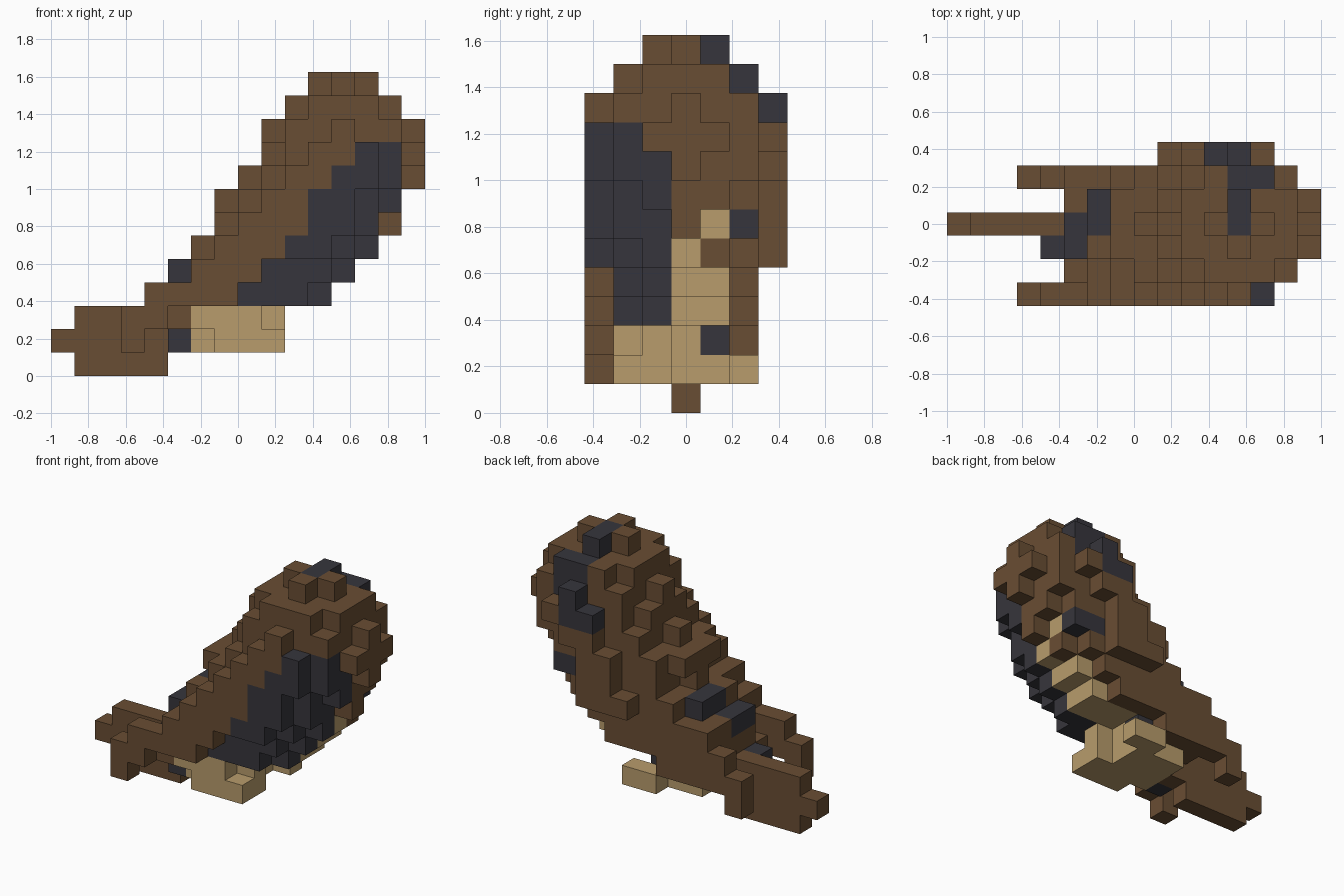
import bpy
import bmesh

cube = bpy.data.objects.get("Cube")
if cube:
    bpy.data.objects.remove(cube, do_unlink=True)

S = 0.125                                  # block size
BROWN, DARK, TAN = 0, 1, 2


def material(name, rgb):
    m = bpy.data.materials.new(name)
    m.use_nodes = True
    col = (*rgb, 1.0)
    m.diffuse_color = col
    bsdf = next(n for n in m.node_tree.nodes if n.type == 'BSDF_PRINCIPLED')
    bsdf.inputs["Base Color"].default_value = col
    bsdf.inputs["Roughness"].default_value = 0.9
    return m


MATS = [material("brown", (0.141, 0.075, 0.033)),
        material("charcoal", (0.037, 0.036, 0.045)),
        material("tan", (0.479, 0.332, 0.150))]

cells = {}                                 # (i, j, k) -> (part, colour)


def box(part, colour, i, j, k):
    """Fill an inclusive block range, each axis given as (first, last)."""
    for a in range(i[0], i[1] + 1):
        for b in range(j[0], j[1] + 1):
            for c in range(k[0], k[1] + 1):
                cells[a, b, c] = (part, colour)


# Body: leaning stack of oval layers, height: (centre, half length, half width)
LAYERS = {3: (8, 3.4, 2.9), 4: (8.5, 3.8, 2.9), 5: (9.5, 3.75, 3.2),
          6: (10.5, 3.6, 3.2), 7: (10.5, 3.8, 3.2), 8: (11.5, 3.6, 3.3),
          9: (12, 3.5, 3.5), 10: (12, 3.1, 3.1), 11: (12, 2.5, 2.5),
          12: (12, 1.2, 1.2)}
# First charcoal block of the breast patch at each height
PATCH = {3: 8, 4: 9, 5: 10, 6: 11, 7: 11, 8: 12, 9: 13}
BELLY = {(3, 3), (4, 3), (3, 4), (4, 4), (3, 5), (4, 6)}   # tan (j, k)


def body_colour(i, j, k):
    if k in PATCH and i >= PATCH[k] and j <= (1 if k == 9 else 2):
        if not (k == 6 and i == 14):
            return DARK
    if (j, k) in BELLY and i >= LAYERS[k][0]:
        return TAN
    if (j, k) == (5, 6) and i >= 12:
        return DARK
    return BROWN


box("body", BROWN, (5, 7), (1, 4), (2, 2))
for k, (c, a, w) in LAYERS.items():
    for i in range(16):
        for j in range(7):
            if ((i - c) / a) ** 2 + ((j - 3) / w) ** 2 <= 1:
                cells[i, j, k] = ("body", body_colour(i, j, k))

# Wings: slanted flat sheets with a hanging tip
for k, first, last in ((1, 3, 3), (2, 3, 4), (3, 4, 7), (4, 6, 8), (5, 7, 11),
                       (6, 8, 12), (7, 9, 12), (8, 10, 13)):
    for i in range(first, last + 1):
        cells[i, 0, k] = ("right_wing", body_colour(i, 0, k))
for k, first, last in ((1, 3, 3), (2, 3, 7), (3, 4, 8), (4, 5, 9)):
    box("left_wing", BROWN, (first, last), (5, 5), (k, k))
box("left_wing", BROWN, (9, 11), (6, 6), (5, 5))

# Tail
box("tail", BROWN, (0, 5), (3, 3), (1, 1))
box("tail", BROWN, (1, 5), (3, 3), (2, 2))
box("tail", BROWN, (4, 4), (3, 3), (0, 0))
box("tail", BROWN, (1, 3), (3, 3), (0, 0))

# Feet
for j, first, last in ((1, 7, 9), (2, 6, 9), (3, 6, 8), (4, 6, 8), (5, 8, 9)):
    box("feet", TAN, (first, last), (j, j), (1, 1))
box("feet", TAN, (6, 8), (1, 3), (2, 2))
box("feet", TAN, (9, 9), (2, 2), (2, 2))

# Charcoal markings on the crown, the back and the tail root
box("body", DARK, (12, 12), (3, 4), (12, 12))
box("body", DARK, (12, 13), (5, 5), (10, 11))
box("body", DARK, (12, 12), (6, 6), (9, 10))
box("body", DARK, (11, 11), (6, 6), (9, 9))
box("body", DARK, (6, 6), (3, 4), (5, 5))
box("body", DARK, (5, 5), (2, 3), (4, 4))
box("body", DARK, (4, 4), (2, 2), (2, 2))
box("body", DARK, (5, 5), (2, 2), (1, 1))
box("body", DARK, (8, 8), (4, 4), (2, 2))

# Corner order of the six block faces, by outward direction
FACES = {(1, 0, 0): ((1, 0, 0), (1, 1, 0), (1, 1, 1), (1, 0, 1)),
         (-1, 0, 0): ((0, 0, 0), (0, 0, 1), (0, 1, 1), (0, 1, 0)),
         (0, 1, 0): ((0, 1, 0), (0, 1, 1), (1, 1, 1), (1, 1, 0)),
         (0, -1, 0): ((0, 0, 0), (1, 0, 0), (1, 0, 1), (0, 0, 1)),
         (0, 0, 1): ((0, 0, 1), (1, 0, 1), (1, 1, 1), (0, 1, 1)),
         (0, 0, -1): ((0, 0, 0), (0, 1, 0), (1, 1, 0), (1, 0, 0))}


def build(part):
    """Make one mesh from the exposed block faces of a part."""
    bm = bmesh.new()
    for (i, j, k), (name, colour) in cells.items():
        if name != part:
            continue
        for d, corners in FACES.items():
            if (i + d[0], j + d[1], k + d[2]) in cells:
                continue
            f = bm.faces.new([bm.verts.new(((i + x) * S - 1, (j + y - 3.5) * S,
                                            (k + z) * S)) for x, y, z in corners])
            f.material_index = colour
    bmesh.ops.remove_doubles(bm, verts=bm.verts[:], dist=0.001)
    mesh = bpy.data.meshes.new(part)
    bm.to_mesh(mesh)
    bm.free()
    for m in MATS:
        mesh.materials.append(m)
    bpy.context.collection.objects.link(bpy.data.objects.new(part, mesh))


for part in ("body", "right_wing", "left_wing", "tail", "feet"):
    build(part)
